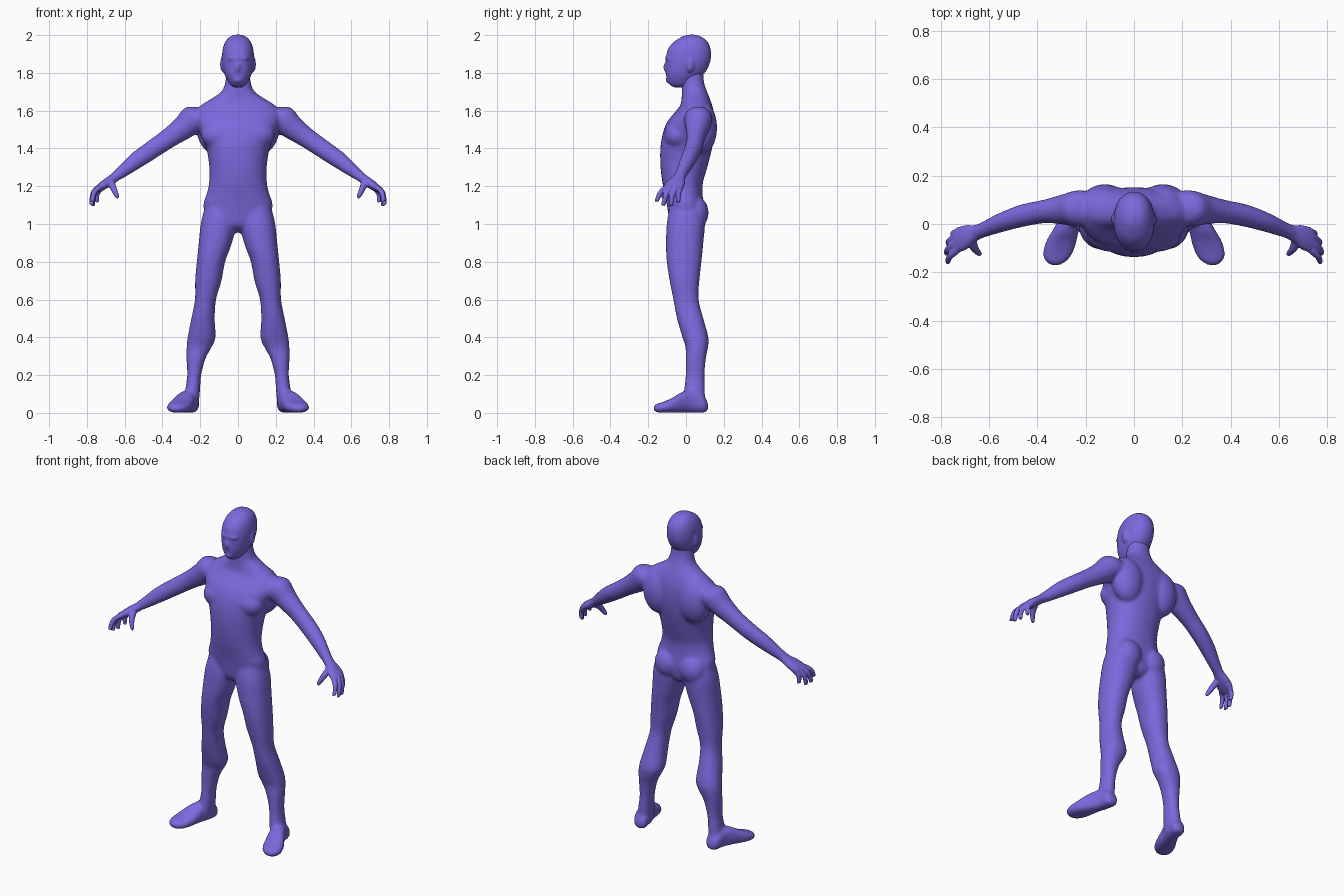
import bpy, bmesh, math
from mathutils import Vector, Matrix

X, Y, Z = Vector((1, 0, 0)), Vector((0, 1, 0)), Vector((0, 0, 1))
skin = bpy.data.materials.new("violet")
skin.diffuse_color = (0.2, 0.14, 0.72, 1)


def spline(rows, steps=4):
    """Catmull-Rom interpolation of ring rows."""
    out = []
    for i in range(len(rows) - 1):
        p = [rows[max(i - 1, 0)], rows[i], rows[i + 1], rows[min(i + 2, len(rows) - 1)]]
        for k in range(steps):
            t = k / steps
            out.append([0.5 * (2 * b + (c - a) * t + (2 * a - 5 * b + 4 * c - d) * t * t
                        + (3 * b - a - 3 * c + d) * t ** 3) for a, b, c, d in zip(*p)])
    return out + [list(rows[-1])]


def loft(bm, rows, u=X, v=Y, side=1, power=2.2, n=28):
    """Skin superellipse rings; each row is x, y, z, radius along u, radius along v."""
    rings = []
    for x, y, z, a, b in spline(rows):
        ring = []
        for i in range(n):
            c, s = math.cos(2 * math.pi * i / n), math.sin(2 * math.pi * i / n)
            co = (Vector((x, y, z))
                  + u.normalized() * max(a, .002) * math.copysign(abs(c) ** (2 / power), c)
                  + v.normalized() * max(b, .002) * math.copysign(abs(s) ** (2 / power), s))
            ring.append(bm.verts.new((co.x * side, co.y, co.z)))
        rings.append(ring)
    for r, q in zip(rings, rings[1:]):
        for i in range(n):
            j = (i + 1) % n
            bm.faces.new((r[i], r[j], q[j], q[i]))
    bm.faces.new(rings[0])
    bm.faces.new(rings[-1])


def blob(bm, loc, size):
    m = Matrix.Translation(loc) @ Matrix.Diagonal((*size, 1))
    bmesh.ops.create_uvsphere(bm, u_segments=24, v_segments=16, radius=1, matrix=m)


def finish(bm, name, voxel, smooth):
    bmesh.ops.recalc_face_normals(bm, faces=bm.faces)
    me = bpy.data.meshes.new(name)
    bm.to_mesh(me)
    bm.free()
    me.materials.append(skin)
    for p in me.polygons:
        p.use_smooth = True
    ob = bpy.data.objects.new(name, me)
    bpy.context.collection.objects.link(ob)
    r = ob.modifiers.new("fuse", 'REMESH')
    r.mode, r.voxel_size, r.use_smooth_shade = 'VOXEL', voxel, True
    s = ob.modifiers.new("soften", 'SMOOTH')
    s.factor, s.iterations = 0.5, smooth


def flat_rows(table):
    """z, front y, back y, half width -> ring rows centred on x = 0."""
    return [(0, (f + b) / 2, z, w, (b - f) / 2) for z, f, b, w in table]


# torso and neck
body = bmesh.new()
loft(body, flat_rows([
    (.955, -.03, .05, .03), (.99, -.08, .085, .09), (1.06, -.095, .095, .172), (1.11, -.103, .092, .183),
    (1.16, -.113, .088, .166), (1.22, -.125, .09, .153), (1.3, -.135, .113, .152),
    (1.4, -.136, .138, .168), (1.48, -.123, .15, .2), (1.54, -.1, .152, .222),
    (1.59, -.06, .148, .225), (1.63, -.03, .138, .195), (1.67, -.023, .124, .13),
    (1.705, -.022, .11, .085), (1.75, -.022, .096, .068), (1.82, -.02, .09, .06)]))

LEG = [(.09, 0, 1.13, .07, .075), (.1, 0, 1.02, .094, .1), (.12, -.007, .9, .088, .099),
       (.143, -.01, .8, .075, .092), (.157, -.008, .7, .07, .079), (.172, 0, .6, .056, .067),
       (.185, .022, .5, .062, .07), (.193, .05, .4, .074, .069), (.205, .057, .35, .067, .06),
       (.222, .052, .29, .051, .054), (.232, .048, .2, .037, .05), (.24, .045, .12, .039, .055),
       (.246, .045, .05, .038, .056), (.246, .045, .02, .03, .05)]
FOOT = [(.246, .117, .032, .02, .018), (.248, .095, .045, .042, .044), (.257, .04, .06, .046, .059),
        (.28, -.02, .056, .053, .055), (.3, -.07, .041, .063, .04), (.315, -.12, .03, .062, .029),
        (.322, -.15, .026, .047, .024), (.325, -.17, .024, .022, .014)]
ARM = [(.13, .065, 1.57, .06, .045), (.225, .065, 1.56, .075, .076), (.295, .06, 1.505, .062, .063),
       (.37, .052, 1.452, .049, .053), (.46, .035, 1.39, .047, .049), (.54, .01, 1.335, .042, .045),
       (.62, -.022, 1.272, .034, .032), (.66, -.04, 1.243, .032, .025)]
for s in (1, -1):
    loft(body, LEG, side=s)
    loft(body, FOOT, X, Z, s, 2.5)
    loft(body, ARM, Y, Vector((.6, 0, .8)), s, 2)
    blob(body, (s * .085, .055, 1.06), (.08, .065, .085))     # buttock
    blob(body, (s * .12, .085, 1.51), (.1, .08, .14))         # shoulder blade
    blob(body, (s * .095, -.045, 1.47), (.1, .07, .075))      # chest muscle
finish(body, "body", .008, 12)

# head with ears, brow and nose
head = bmesh.new()
loft(head, flat_rows([
    (1.722, -.06, .0, .012), (1.735, -.085, .03, .038), (1.765, -.1, .06, .059), (1.795, -.107, .095, .073),
    (1.83, -.108, .118, .081), (1.87, -.107, .131, .085), (1.92, -.098, .132, .082),
    (1.96, -.07, .118, .07), (1.985, -.033, .092, .051), (1.998, -.005, .065, .03), (2.003, .025, .035, .005)]))
blob(head, (0, -.088, 1.878), (.058, .024, .014))
blob(head, (0, -.104, 1.83), (.015, .016, .028))
blob(head, (0, -.092, 1.762), (.025, .016, .016))
for s in (1, -1):
    blob(head, (s * .083, .02, 1.845), (.012, .023, .04))
finish(head, "head", .007, 5)

# hands: palm, four curled fingers and a thumb
PALM = [(.61, -.018, 1.28, .03, .028), (.655, -.038, 1.245, .034, .025), (.695, -.055, 1.217, .05, .025),
        (.73, -.066, 1.193, .052, .021), (.745, -.07, 1.18, .042, .014)]
FINGERS = [((.728, -.105, 1.2), (.77, -.155, 1.122)), ((.738, -.08, 1.198), (.775, -.12, 1.102)),
           ((.735, -.053, 1.195), (.768, -.08, 1.1)), ((.718, -.028, 1.193), (.748, -.042, 1.118))]
for s, name in ((1, "left_hand"), (-1, "right_hand")):
    hand = bmesh.new()
    loft(hand, PALM, Y, Vector((.6, 0, .8)), s)
    for a, b in FINGERS:
        a, b = Vector(a), Vector(b)
        mid = (a + b) / 2 + Vector((.012, -.004, .008))
        tip = b + (b - mid) * .06
        loft(hand, [(*a, .016, .016), (*mid, .0145, .0145), (*b, .012, .012), (*tip, .005, .005)],
             Y, Vector((.9, 0, .4)), s, 2, 14)
    loft(hand, [(.675, -.06, 1.225, .022, .022), (.66, -.1, 1.19, .018, .018),
                (.642, -.122, 1.15, .013, .013), (.638, -.128, 1.138, .006, .006)],
         X, Vector((0, -.7, .7)), s, 2, 14)
    finish(hand, name, .005, 4)
